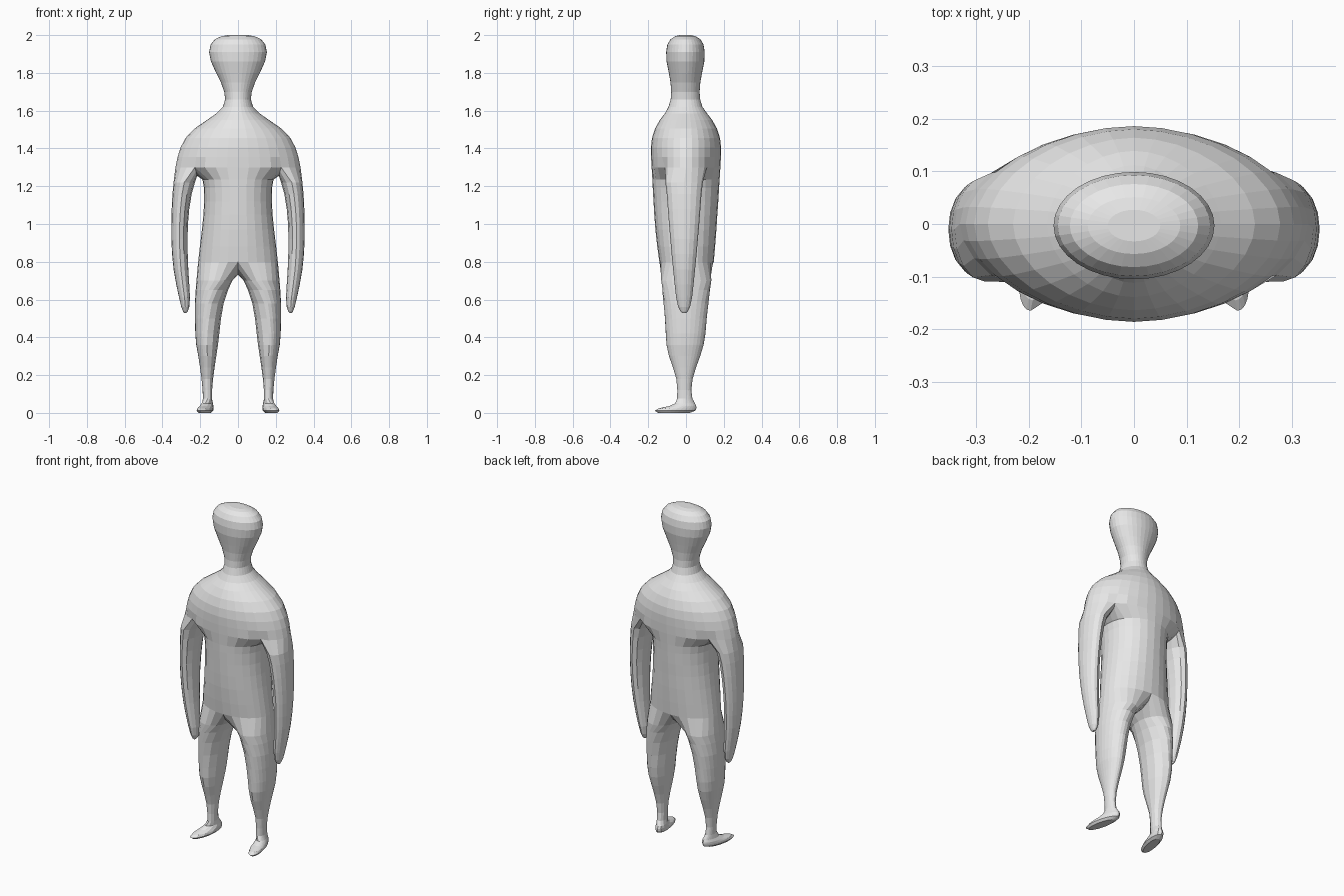
import bpy, bmesh
from math import sin, cos, pi, radians

if "Cube" in bpy.data.objects:
    bpy.data.objects.remove(bpy.data.objects["Cube"])

bm = bmesh.new()


def power(v, e):
    return abs(v) ** e * (1 if v >= 0 else -1)


def ring(angles, z, x0, x1, y0, y1, side=1, e=1.0, splay=0.0):
    """Horizontal oval loop spanning x0..x1 and y0..y1."""
    cx, a, cy, b = (x0 + x1) / 2, (x1 - x0) / 2, (y0 + y1) / 2, (y1 - y0) / 2
    loop = []
    for t in angles:
        y = cy + b * power(sin(radians(t)), e)
        x = cx + a * power(cos(radians(t)), e) - splay * y
        loop.append(bm.verts.new((side * x, y, z)))
    return loop


def bridge(p, q):
    n = len(p)
    for i in range(n):
        bm.faces.new((p[i], p[(i + 1) % n], q[(i + 1) % n], q[i]))


def saddle(x, bulge, y, z, drop):
    """Five points running back to front under a split between limbs."""
    return [bm.verts.new((x - bulge * sin(pi * k / 6), y * cos(pi * k / 6),
                          z - drop * sin(pi * k / 6))) for k in range(1, 6)]


def limb_angles(n, span):
    outer = [-span + 2 * span * i / (n - 1) for i in range(n)]
    return outer + [span + (360 - 2 * span) * k / 6 for k in range(1, 6)]


# Head, neck and shoulders: z, half width, half depth
upper_profile = [
    (2.0, .05, .03), (1.994, .088, .054), (1.978, .122, .079), (1.95, .145, .096),
    (1.91, .153, .102), (1.86, .143, .100), (1.80, .116, .088), (1.75, .091, .079),
    (1.70, .073, .075), (1.66, .068, .078), (1.62, .080, .090), (1.585, .115, .112),
    (1.55, .165, .139), (1.505, .230, .164), (1.455, .278, .180), (1.405, .304, .186),
    (1.355, .320, .185), (1.30, .331, .182)]
circle = [i * 11.25 for i in range(32)]
prev = None
for z, a, b in upper_profile:
    shift = -.003 if z > 1.6 else 0
    e = 1.0 if z > 1.6 else 1.07
    upper = ring(circle, z, -a, a, shift - b, shift + b, e=e)
    if prev:
        bridge(prev, upper)
    else:
        bm.faces.new(upper)
    prev = upper
for i in (4, 12, 20, 28):
    upper[i].co.y *= .88

# Armpits shared by the arms and the trunk
px, py = upper[4].co.x, upper[4].co.y
pit_right = saddle(px, .012, py, 1.30, .045)
pit_left = saddle(-px, -.012, py, 1.30, .045)

# Arms: z, inner x, outer x, half depth
arm_profile = [
    (1.22, .228, .341, .099), (1.16, .245, .347, .092), (1.08, .258, .351, .086),
    (1.0, .265, .353, .080), (.92, .267, .353, .073), (.84, .266, .349, .066),
    (.76, .263, .341, .058), (.68, .258, .327, .050), (.61, .254, .312, .042),
    (.56, .258, .300, .031), (.537, .266, .291, .019), (.528, .273, .285, .009)]
for side, pit in ((1, pit_right), (-1, pit_left)):
    prev = [upper[(i if side > 0 else 16 - i) % 32] for i in range(-4, 5)] + pit
    for z, x0, x1, b in arm_profile:
        loop = ring(limb_angles(9, 90), z, x0, x1, -.010 - b, -.010 + b, side)
        bridge(prev, loop)
        prev = loop
    bm.faces.new(prev)

# Trunk: z, half width, front y, back y
trunk_profile = [
    (1.235, .188, -.178, .178), (1.19, .180, -.176, .175), (1.12, .179, -.172, .171),
    (1.05, .183, -.168, .166), (.97, .191, -.162, .161), (.88, .202, -.152, .154),
    (.80, .211, -.141, .147)]
trunk_angles = ([35 + 13.75 * i for i in range(9)] + [145 + 70 * k / 6 for k in range(1, 6)]
                + [215 + 13.75 * i for i in range(9)] + [325 + 70 * k / 6 for k in range(1, 6)])
prev = upper[4:13] + pit_left + upper[20:29] + pit_right[::-1]
for z, a, y0, y1 in trunk_profile:
    trunk = ring(trunk_angles, z, -a, a, y0, y1, e=.96)
    bridge(prev, trunk)
    prev = trunk

# Legs and feet: z, inner x, outer x, front y, back y, seam angle
crotch = saddle(0, 0, .144, .80, .07)
leg_profile = [
    (.70, .030, .220, -.131, .134, 125), (.65, .053, .224, -.126, .127, 110),
    (.58, .076, .228, -.119, .119, 100), (.50, .090, .228, -.112, .110, 95),
    (.42, .099, .226, -.107, .103, 90), (.36, .106, .221, -.103, .093, 90),
    (.30, .115, .210, -.090, .075, 90), (.24, .124, .201, -.069, .053, 90),
    (.18, .132, .193, -.051, .035, 90), (.12, .137, .187, -.046, .028, 90),
    (.075, .137, .186, -.047, .034, 90)]
foot_profile = [
    (.05, .133, .190, -.057, .048), (.036, .129, .197, -.090, .054),
    (.024, .126, .201, -.145, .055), (.012, .125, .202, -.165, .050),
    (.0, .137, .192, -.148, .020)]
for side in (1, -1):
    half = [trunk[(i if side > 0 else 36 - i) % 28] for i in range(18, 33)]
    prev = half + crotch
    for z, x0, x1, y0, y1, span in leg_profile:
        loop = ring(limb_angles(15, span), z, x0, x1, y0, y1, side)
        bridge(prev, loop)
        prev = loop
    for z, x0, x1, y0, y1 in foot_profile:
        loop = ring(limb_angles(15, 90), z, x0, x1, y0, y1, side, splay=.2)
        bridge(prev, loop)
        prev = loop
    bm.faces.new(prev)

bmesh.ops.recalc_face_normals(bm, faces=bm.faces)
mesh = bpy.data.meshes.new("body")
bm.to_mesh(mesh)
bm.free()
body = bpy.data.objects.new("body", mesh)
bpy.context.collection.objects.link(body)

# Plain grey surface
grey = bpy.data.materials.new("light grey")
grey.diffuse_color = (.8, .8, .8, 1)
grey.use_nodes = True
grey.node_tree.nodes["Principled BSDF"].inputs["Base Color"].default_value = grey.diffuse_color
mesh.materials.append(grey)
